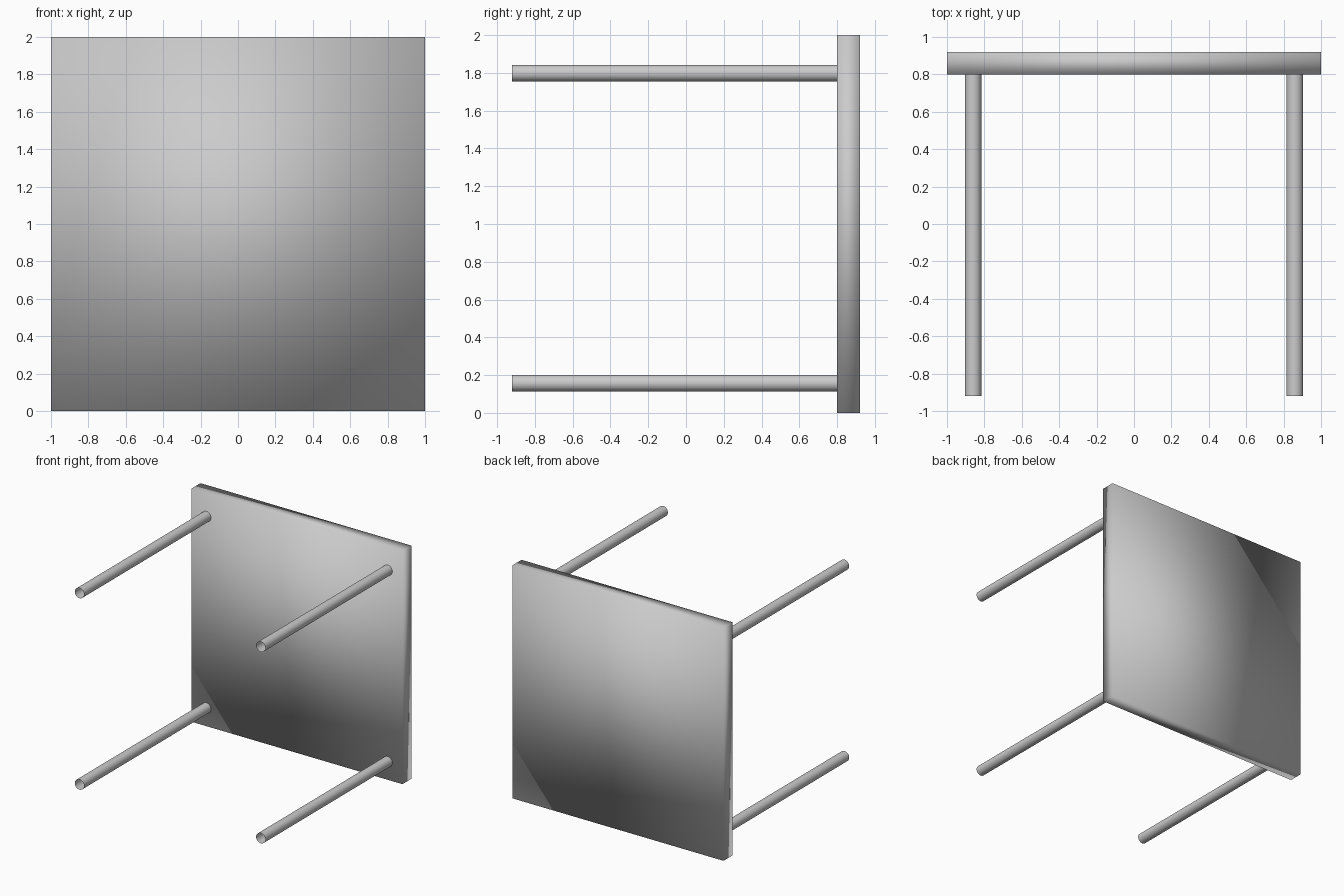
import bpy
import bmesh
from math import pi
from mathutils import Matrix, Vector

default = bpy.data.objects.get("Cube")
if default:
    bpy.data.objects.remove(default, do_unlink=True)

# Single plain grey finish
grey = bpy.data.materials.new("plain_grey")
grey.use_nodes = True
COLOUR = (0.6, 0.6, 0.6, 1.0)
grey.diffuse_color = COLOUR
grey.node_tree.nodes["Principled BSDF"].inputs["Base Color"].default_value = COLOUR


def make_object(name, bm):
    """Turn a bmesh into a smooth-shaded grey object."""
    bmesh.ops.recalc_face_normals(bm, faces=bm.faces)
    for face in bm.faces:
        face.smooth = True
    mesh = bpy.data.meshes.new(name)
    bm.to_mesh(mesh)
    bm.free()
    mesh.materials.append(grey)
    obj = bpy.data.objects.new(name, mesh)
    bpy.context.collection.objects.link(obj)


TOP_FRONT, TOP_BACK = 0.8, 0.92
LEG_END, LEG_RADIUS = -0.92, 0.044

# Table top: an upright square slab, softly shaded across its corners
bm = bmesh.new()
size = Vector((2, TOP_BACK - TOP_FRONT, 2))
centre = Vector((0, (TOP_FRONT + TOP_BACK) / 2, 1))
bmesh.ops.create_cube(bm, size=1, matrix=Matrix.Translation(centre) @ Matrix.Diagonal(size).to_4x4())
make_object("table_top", bm)


# Legs: open-ended tubes reaching forward from the slab
def make_leg(name, x, z):
    bm = bmesh.new()
    place = Matrix.Translation((x, (LEG_END + TOP_FRONT) / 2, z)) @ Matrix.Rotation(pi / 2, 4, "X")
    bmesh.ops.create_cone(bm, cap_ends=False, segments=32, radius1=LEG_RADIUS,
                          radius2=LEG_RADIUS, depth=TOP_FRONT - LEG_END, matrix=place)
    make_object(name, bm)


for side, x in (("left", 0.86), ("right", -0.86)):
    for level, z in (("upper", 1.798), ("lower", 0.157)):
        make_leg(f"{level}_{side}_leg", x, z)
